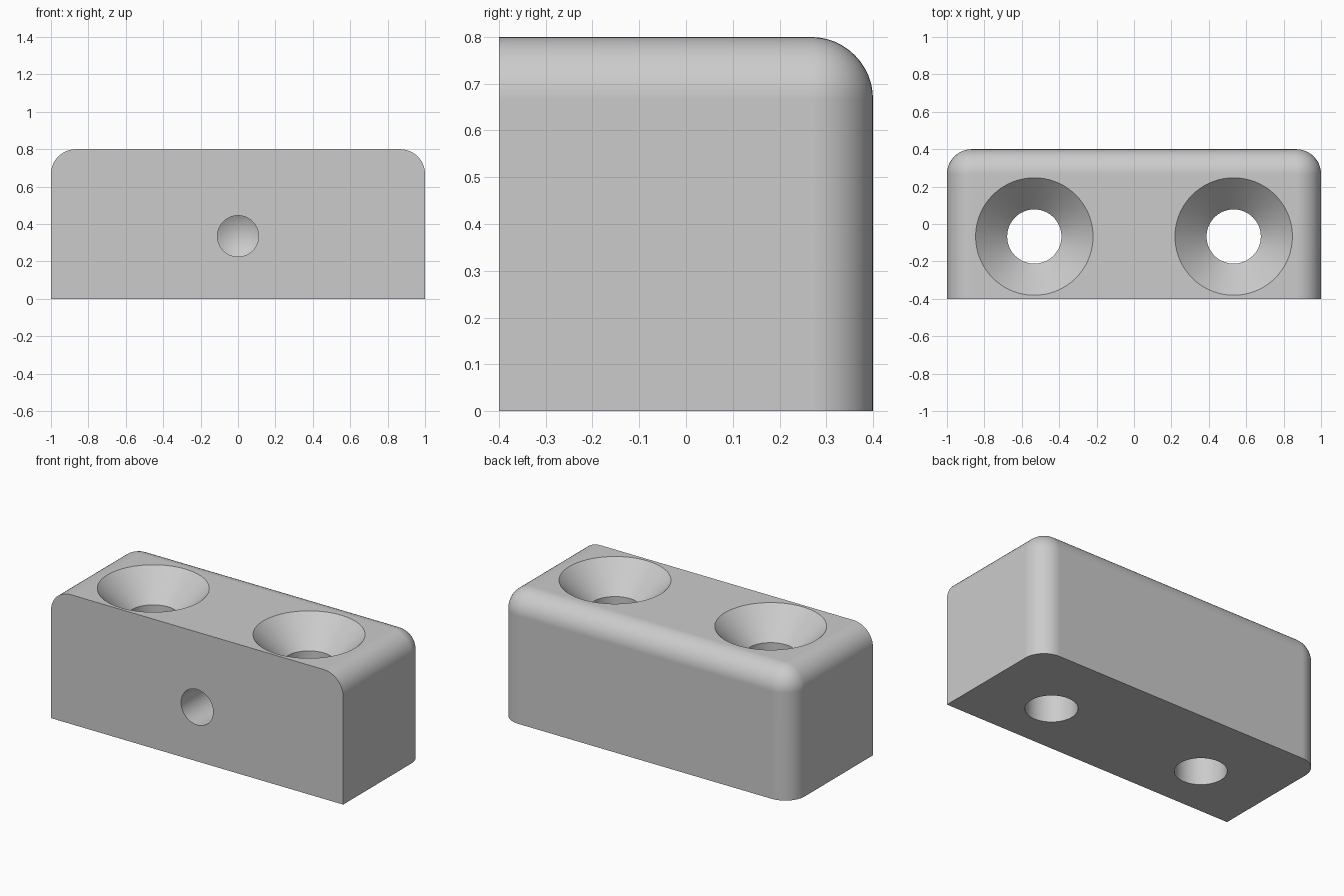
import bpy, bmesh, math
from mathutils import Matrix

if "Cube" in bpy.data.objects:
    bpy.data.objects.remove(bpy.data.objects["Cube"])

W, D, H = 2.0, 0.8, 0.8
FILLET = 0.133
HOLE_R, SINK_R = 0.145, 0.314
HOLE_X, HOLE_Y = 0.533, -0.067
BORE_R, BORE_Z, BORE_DEPTH = 0.11, 0.335, 0.55

grey = bpy.data.materials.new("light_grey")
grey.diffuse_color = (0.6, 0.6, 0.6, 1)
grey.use_nodes = True
grey.node_tree.nodes["Principled BSDF"].inputs["Base Color"].default_value = grey.diffuse_color


def add_object(name, bm):
    bmesh.ops.recalc_face_normals(bm, faces=bm.faces)
    mesh = bpy.data.meshes.new(name)
    bm.to_mesh(mesh)
    bm.free()
    mesh.materials.append(grey)
    obj = bpy.data.objects.new(name, mesh)
    bpy.context.collection.objects.link(obj)
    return obj


def lathe(name, profile, matrix, sides=72):
    """Closed solid turned around local z from (radius, z) pairs."""
    bm = bmesh.new()
    rings = []
    for r, z in profile:
        if r == 0:
            rings.append([bm.verts.new((0, 0, z))] * sides)
        else:
            rings.append([bm.verts.new((r * math.cos(2 * math.pi * i / sides),
                                        r * math.sin(2 * math.pi * i / sides), z))
                          for i in range(sides)])
    for a, b in zip(rings, rings[1:]):
        for i in range(sides):
            j = (i + 1) % sides
            corners = dict.fromkeys((a[i], a[j], b[j], b[i]))
            bm.faces.new(list(corners))
    for ring in (rings[0], rings[-1]):
        if ring[0] is not ring[1]:
            bm.faces.new(ring)
    bm.transform(matrix)
    obj = add_object(name, bm)
    obj.hide_render = True
    return obj


# Block, rounded on the top and back edges but sharp at the front and bottom
bm = bmesh.new()
bmesh.ops.create_cube(bm, size=1)
bm.transform(Matrix.Translation((0, 0, H / 2)) @ Matrix.Diagonal((W, D, H, 1)))
rounded = [e for e in bm.edges
           if all(v.co.y > -D / 2 + 0.01 for v in e.verts) and any(v.co.z > 0.01 for v in e.verts)
           or all(v.co.z > 0.01 for v in e.verts) and abs(e.verts[0].co.y - e.verts[1].co.y) > 0.1]
bmesh.ops.bevel(bm, geom=rounded, offset=FILLET, offset_type='OFFSET',
                segments=12, profile=0.5, affect='EDGES')
block = add_object("block", bm)

# Countersunk screw holes through the block
sink_depth = SINK_R - HOLE_R
cutters = [lathe("screw_hole_cutter",
                 [(HOLE_R, -0.1), (HOLE_R, H - sink_depth), (SINK_R + 0.1, H + 0.1)],
                 Matrix.Translation((s * HOLE_X, HOLE_Y, 0))) for s in (-1, 1)]

# Blind drilled hole in the front, with a pointed end
tip = BORE_R / math.tan(math.radians(59))
cutters.append(lathe("front_hole_cutter",
                     [(BORE_R, -0.1), (BORE_R, BORE_DEPTH), (0, BORE_DEPTH + tip)],
                     Matrix.Translation((0, -D / 2, BORE_Z)) @ Matrix.Rotation(-math.pi / 2, 4, 'X')))

# Cut the holes and bake the result
for cutter in cutters:
    mod = block.modifiers.new("cut", 'BOOLEAN')
    mod.operation = 'DIFFERENCE'
    mod.solver = 'EXACT'
    mod.object = cutter
deps = bpy.context.evaluated_depsgraph_get()
result = bpy.data.meshes.new_from_object(block.evaluated_get(deps))
block.modifiers.clear()
block.data = result
for cutter in cutters:
    bpy.data.objects.remove(cutter)

# Smooth rounds with crisp edges and flat main faces
bpy.ops.object.select_all(action='DESELECT')
block.select_set(True)
bpy.context.view_layer.objects.active = block
bpy.ops.object.shade_smooth_by_angle(angle=math.radians(30))
weighted = block.modifiers.new("even_normals", 'WEIGHTED_NORMAL')
weighted.keep_sharp = True
